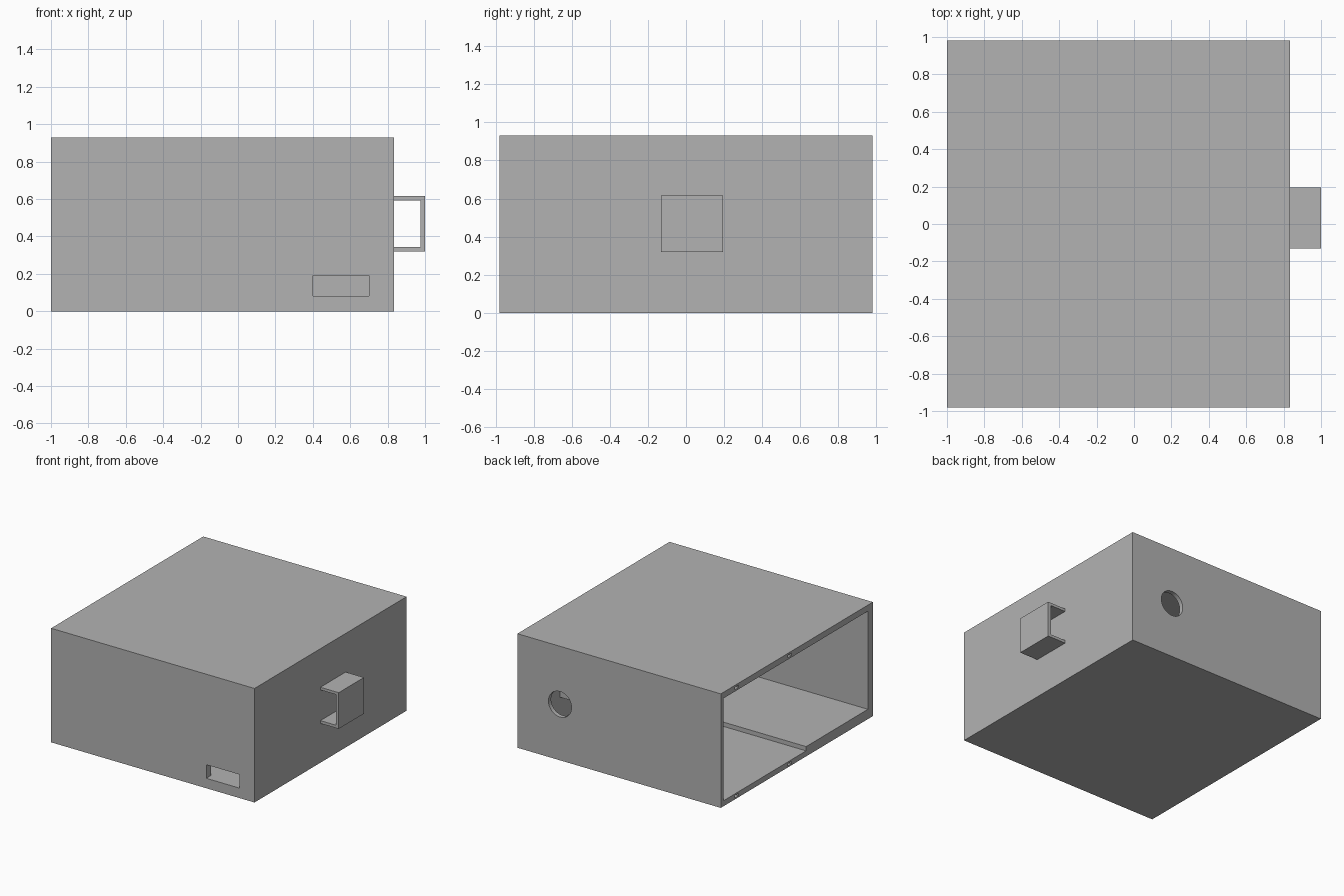
import bpy
import bmesh
from mathutils import Vector, Matrix

cube = bpy.data.objects.get("Cube")
if cube:
    bpy.data.objects.remove(cube, do_unlink=True)

grey = bpy.data.materials.new("plain_grey")
grey.use_nodes = True
grey.diffuse_color = (0.448, 0.448, 0.448, 1)
grey.node_tree.nodes["Principled BSDF"].inputs["Base Color"].default_value = grey.diffuse_color


def finish(name, bm):
    bmesh.ops.recalc_face_normals(bm, faces=bm.faces)
    mesh = bpy.data.meshes.new(name)
    bm.to_mesh(mesh)
    bm.free()
    mesh.materials.append(grey)
    obj = bpy.data.objects.new(name, mesh)
    bpy.context.collection.objects.link(obj)
    return obj


def prism(name, points, offset):
    """Extrude a flat outline along an offset."""
    bm = bmesh.new()
    face = bm.faces.new([bm.verts.new(p) for p in points])
    new = bmesh.ops.extrude_face_region(bm, geom=[face], use_keep_orig=True)["geom"]
    verts = [v for v in new if isinstance(v, bmesh.types.BMVert)]
    bmesh.ops.translate(bm, verts=verts, vec=Vector(offset))
    return finish(name, bm)


def box(name, x, y, z):
    outline = [(x[0], y[0], z[0]), (x[1], y[0], z[0]), (x[1], y[1], z[0]), (x[0], y[1], z[0])]
    return prism(name, outline, (0, 0, z[1] - z[0]))


def cut(target, cutter):
    mod = target.modifiers.new("cut", 'BOOLEAN')
    mod.operation = 'DIFFERENCE'
    mod.solver = 'EXACT'
    mod.object = cutter
    cutter.hide_render = True
    bpy.context.view_layer.objects.active = target
    bpy.ops.object.modifier_apply(modifier=mod.name)
    bpy.data.objects.remove(cutter, do_unlink=True)


# Case, open at the -x end
case = box("case_shell", (-1, 0.835), (-0.98, 0.98), (0, 0.93))

# Cavity with a raised floor along the front half
section = [(-0.916, 0.08), (-0.12, 0.08), (-0.12, 0.045), (0.945, 0.045),
           (0.945, 0.88), (-0.916, 0.88)]
cut(case, prism("cavity_cutter", [(-1.1, y, z) for y, z in section], (1.9, 0, 0)))

# Port slot in the front wall
cut(case, box("slot_cutter", (0.4, 0.7), (-1.1, -0.85), (0.081, 0.192)))

# Round cable hole in the back wall
bm = bmesh.new()
bmesh.ops.create_cone(bm, cap_ends=True, segments=48, radius1=0.104, radius2=0.104, depth=0.3,
                      matrix=Matrix.Translation((0.451, 1, 0.457)) @ Matrix.Rotation(1.5707963, 4, 'X'))
cut(case, finish("cable_hole_cutter", bm))

# Small sockets in the open rim
for y in (0.775, 0.096):
    for z in (0.022, 0.905):
        cut(case, box("socket_cutter", (-1.1, -0.95), (y - 0.025, y + 0.025), (z - 0.01, z + 0.01)))

# Small block inside the closed end
box("inner_block", (0.68, 0.8), (0.42, 0.48), (0.23, 0.33))

# Bracket handle on the closed end
bracket = [(0.835, 0.32), (1, 0.32), (1, 0.615), (0.835, 0.615),
           (0.835, 0.593), (0.975, 0.593), (0.975, 0.343), (0.835, 0.343)]
prism("bracket_handle", [(x, -0.13, z) for x, z in bracket], (0, 0.325, 0))
